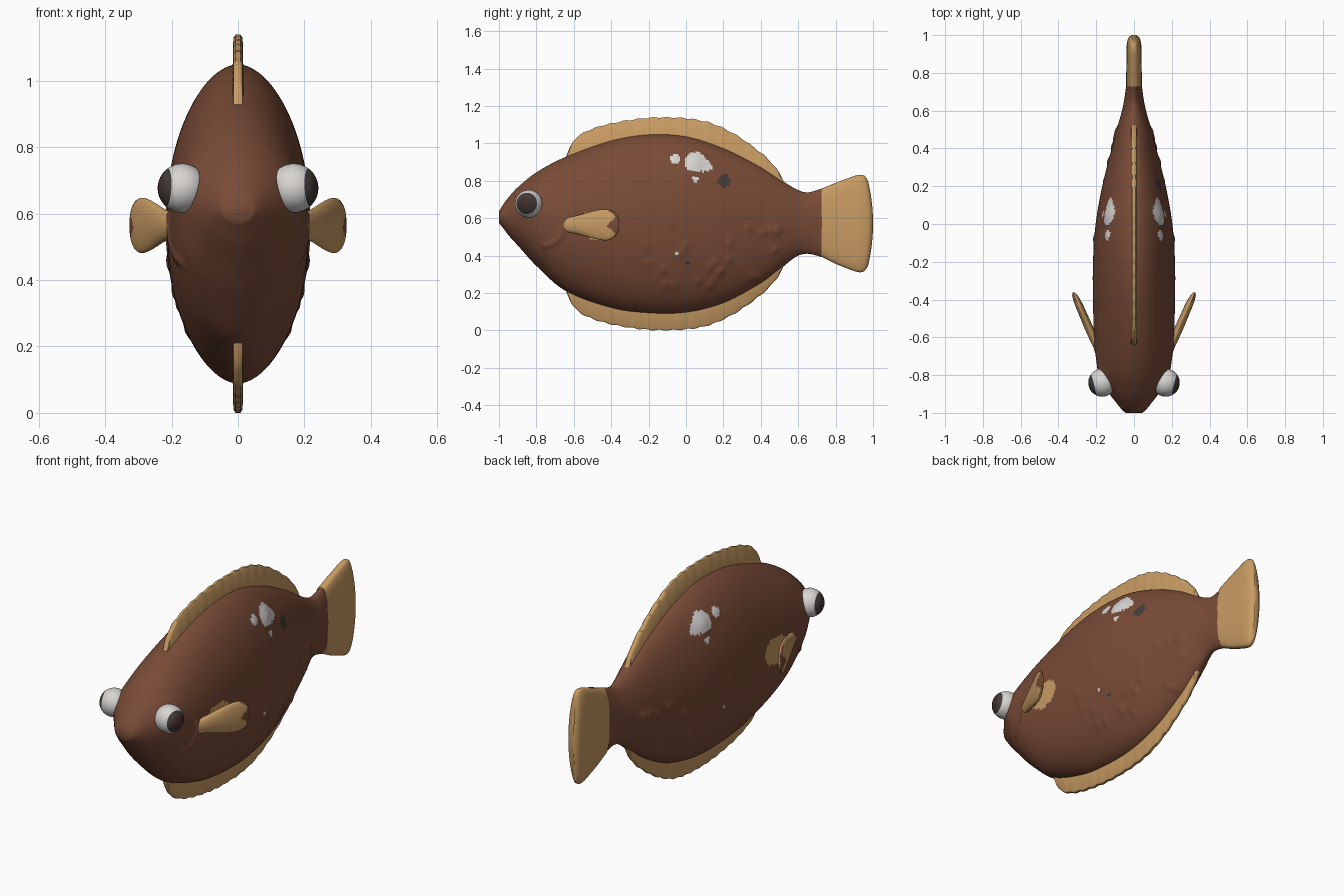
import bpy, bmesh, math, random
from mathutils import Vector

if "Cube" in bpy.data.objects:
    bpy.data.objects.remove(bpy.data.objects["Cube"])

random.seed(4)


def material(name, rgb):
    m = bpy.data.materials.new(name)
    m.diffuse_color = (*rgb, 1)
    m.use_nodes = True
    m.node_tree.nodes["Principled BSDF"].inputs["Base Color"].default_value = m.diffuse_color
    return m


BROWN = material("brown skin", (0.19, 0.07, 0.038))
TAN = material("tan fin", (0.58, 0.33, 0.125))
WHITE = material("white", (0.68, 0.66, 0.64))
DARK = material("dark grey", (0.055, 0.044, 0.042))
PUPIL = material("pupil brown", (0.055, 0.03, 0.025))


def sample(keys, t):
    """Smooth interpolation through rows of (position, values...)."""
    n = len(keys)
    i = 0
    while i < n - 2 and t > keys[i + 1][0]:
        i += 1

    def slope(k, c):
        a, b = keys[max(k - 1, 0)], keys[min(k + 1, n - 1)]
        return (b[c] - a[c]) / (b[0] - a[0])
    a, b = keys[i], keys[i + 1]
    h = b[0] - a[0]
    u = (t - a[0]) / h
    return [(2*u**3 - 3*u*u + 1) * a[c] + (u**3 - 2*u*u + u) * h * slope(i, c)
            + (3*u*u - 2*u**3) * b[c] + (u**3 - u*u) * h * slope(i + 1, c)
            for c in range(1, len(a))]


def finish(name, bm, mats, rule=None):
    bmesh.ops.recalc_face_normals(bm, faces=bm.faces)
    if rule:
        for f in bm.faces:
            f.material_index = rule(f)
    me = bpy.data.meshes.new(name)
    bm.to_mesh(me)
    bm.free()
    ob = bpy.data.objects.new(name, me)
    bpy.context.collection.objects.link(ob)
    for m in mats:
        me.materials.append(m)
    bpy.ops.object.select_all(action='DESELECT')
    ob.select_set(True)
    bpy.context.view_layer.objects.active = ob
    bpy.ops.object.shade_smooth_by_angle(angle=math.radians(50))
    return ob


def loft(name, keys, rings, segs, mats, warp, rule=None, power=1.0):
    """Oval rings along y; each key is (y, top z, bottom z, half width)."""
    bm = bmesh.new()
    rows = []
    for i in range(rings + 1):
        y = keys[0][0] + (keys[-1][0] - keys[0][0]) * i / rings
        top, bot, w = sample(keys, y)
        row = []
        for j in range(segs):
            a = math.tau * j / segs
            c = math.cos(a)
            x = math.copysign(abs(c) ** power, c) * w
            z = (top + bot) / 2 + (top - bot) / 2 * math.sin(a)
            row.append(bm.verts.new(warp(x, y, z)))
        rows.append(row)
    for p, q in zip(rows, rows[1:]):
        for j in range(segs):
            k = (j + 1) % segs
            bm.faces.new((p[j], p[k], q[k], q[j]))
    bm.faces.new(rows[0])
    bm.faces.new(rows[-1])
    return finish(name, bm, mats, rule)


# Body: relief is a list of (y, z, radius, height)
white_spots = [(0.05, 0.90, 0.055), (0.10, 0.88, 0.032), (0.13, 0.87, 0.014),
               (-0.06, 0.915, 0.026), (0.05, 0.812, 0.016), (-0.05, 0.415, 0.007)]
dark_spots = [(0.205, 0.80, 0.034), (0.01, 0.36, 0.013)]
relief = [(0.05, 0.90, 0.05, 0.012), (-0.06, 0.915, 0.025, 0.006), (-0.83, 0.67, 0.08, 0.015)]
relief += [(random.uniform(-0.25, 0.55), random.uniform(0.2, 0.6), 0.02, 0.007) for _ in range(28)]


def body_warp(x, y, z):
    push = sum(h * math.exp(-((y - a) ** 2 + (z - b) ** 2) / r ** 2) for a, b, r, h in relief)
    if y > -0.77 and z < 0.6:  # gill groove
        d = math.hypot(y + 0.77, z - 0.57) - 0.12
        push -= 0.008 * math.exp(-(d / 0.012) ** 2)
    return x + math.copysign(push, x) * min(1, abs(x) / 0.04), y, z


def body_colour(f):
    c = f.calc_center_median()

    def inside(spots):
        return any(math.hypot(c.y - y, c.z - z) < r for y, z, r in spots)
    if inside(white_spots):
        return 2
    if c.x > 0 and inside(dark_spots):
        return 3
    # tan patch behind each side fin
    return int(((c.y + 0.48) / 0.1) ** 2 + ((c.z - 0.565) / 0.075) ** 2 < 1)


body_keys = [(-1, 0.635, 0.575, 0.045), (-0.98, 0.67, 0.55, 0.066), (-0.95, 0.71, 0.51, 0.09),
             (-0.9, 0.765, 0.455, 0.125), (-0.8, 0.845, 0.345, 0.18), (-0.65, 0.925, 0.215, 0.208),
             (-0.4, 1.015, 0.12, 0.217), (-0.2, 1.048, 0.092, 0.217), (0, 1.038, 0.095, 0.203),
             (0.2, 0.975, 0.145, 0.168), (0.4, 0.875, 0.25, 0.118), (0.5, 0.81, 0.325, 0.092),
             (0.59, 0.755, 0.395, 0.066), (0.65, 0.738, 0.41, 0.053), (0.735, 0.762, 0.39, 0.041)]
loft("body", body_keys, 190, 160, [BROWN, TAN, WHITE, DARK], body_warp, body_colour, 1.08)


# Tail fin: flat paddle with a rounded rear edge
def tail_warp(x, y, z):
    return x, y + 0.035 * max(0, (y - 0.73) / 0.235) * (1 - ((z - 0.572) / 0.26) ** 2), z


tail_keys = [(0.725, 0.758, 0.394, 0.042), (0.8, 0.79, 0.355, 0.041), (0.9, 0.826, 0.317, 0.04),
             (0.935, 0.832, 0.311, 0.036), (0.955, 0.825, 0.32, 0.027), (0.965, 0.80, 0.345, 0.012)]
loft("tail_fin", tail_keys, 40, 64, [TAN], tail_warp, None, 0.6)


# Back and belly fins: mirrored strips with a slightly wavy rim
rim_keys = [(-0.645, 0.92), (-0.6, 1.015), (-0.5, 1.078), (-0.3, 1.125), (-0.1, 1.139),
            (0.1, 1.118), (0.25, 1.055), (0.4, 0.95), (0.48, 0.87), (0.53, 0.785)]


def long_fin(name, flip):
    bm = bmesh.new()
    rows = []
    n = 90
    for i in range(n + 1):
        y = -0.645 + 1.175 * i / n
        rim = sample(rim_keys, y)[0] + 0.003 * math.sin(i * 1.1)
        rim = min(rim, 1.14)
        base = min(sample(body_keys, y)[0], rim) - 0.05
        outline = [(-0.017, base), (-0.014, rim - 0.01), (-0.007, rim),
                   (0.007, rim), (0.014, rim - 0.01), (0.017, base)]
        rows.append([bm.verts.new((x, y, 1.14 - z if flip else z)) for x, z in outline])
    for p, q in zip(rows, rows[1:]):
        for j in range(6):
            k = (j + 1) % 6
            bm.faces.new((p[j], p[k], q[k], q[j]))
    bm.faces.new(rows[0])
    bm.faces.new(rows[-1])
    finish(name, bm, [TAN])


long_fin("back_fin", False)
long_fin("belly_fin", True)

# Side fins and eyes, one of each per side
side_keys = [(-0.66, 0.598, 0.53, 0.02), (-0.58, 0.615, 0.515, 0.024), (-0.48, 0.642, 0.488, 0.023),
             (-0.42, 0.647, 0.482, 0.021), (-0.38, 0.63, 0.50, 0.015), (-0.362, 0.60, 0.53, 0.006)]
for side, label in ((1, "right"), (-1, "left")):
    def fin_warp(x, y, z):
        return side * (x + 0.2 + 0.43 * (y + 0.64)), y, z

    def fin_colour(f):
        c = f.calc_center_median()
        return int(c.y > -0.40 - 0.02 * math.sin(c.z * 70) and f.normal.x * side > 0.3)
    loft(label + "_side_fin", side_keys, 40, 48, [TAN, BROWN], fin_warp, fin_colour)

    centre = Vector((side * 0.168, -0.84, 0.677))
    look = Vector((side, -0.25, 0.05)).normalized()
    bm = bmesh.new()
    bmesh.ops.create_uvsphere(bm, u_segments=40, v_segments=36, radius=0.074)
    bmesh.ops.rotate(bm, verts=bm.verts, matrix=Vector((0, 0, 1)).rotation_difference(look).to_matrix())
    bmesh.ops.translate(bm, verts=bm.verts, vec=centre)

    def eye_colour(f):
        angle = math.degrees((f.calc_center_median() - centre).angle(look))
        return 2 if angle < 30 else 1 if angle < 50 else 0
    finish(label + "_eye", bm, [WHITE, DARK, PUPIL], eye_colour)

# Lip
bm = bmesh.new()
bmesh.ops.create_uvsphere(bm, u_segments=24, v_segments=12, radius=1)
bmesh.ops.scale(bm, verts=bm.verts, vec=(0.055, 0.014, 0.01))
bmesh.ops.translate(bm, verts=bm.verts, vec=(0, -0.987, 0.603))
finish("lip", bm, [BROWN])
